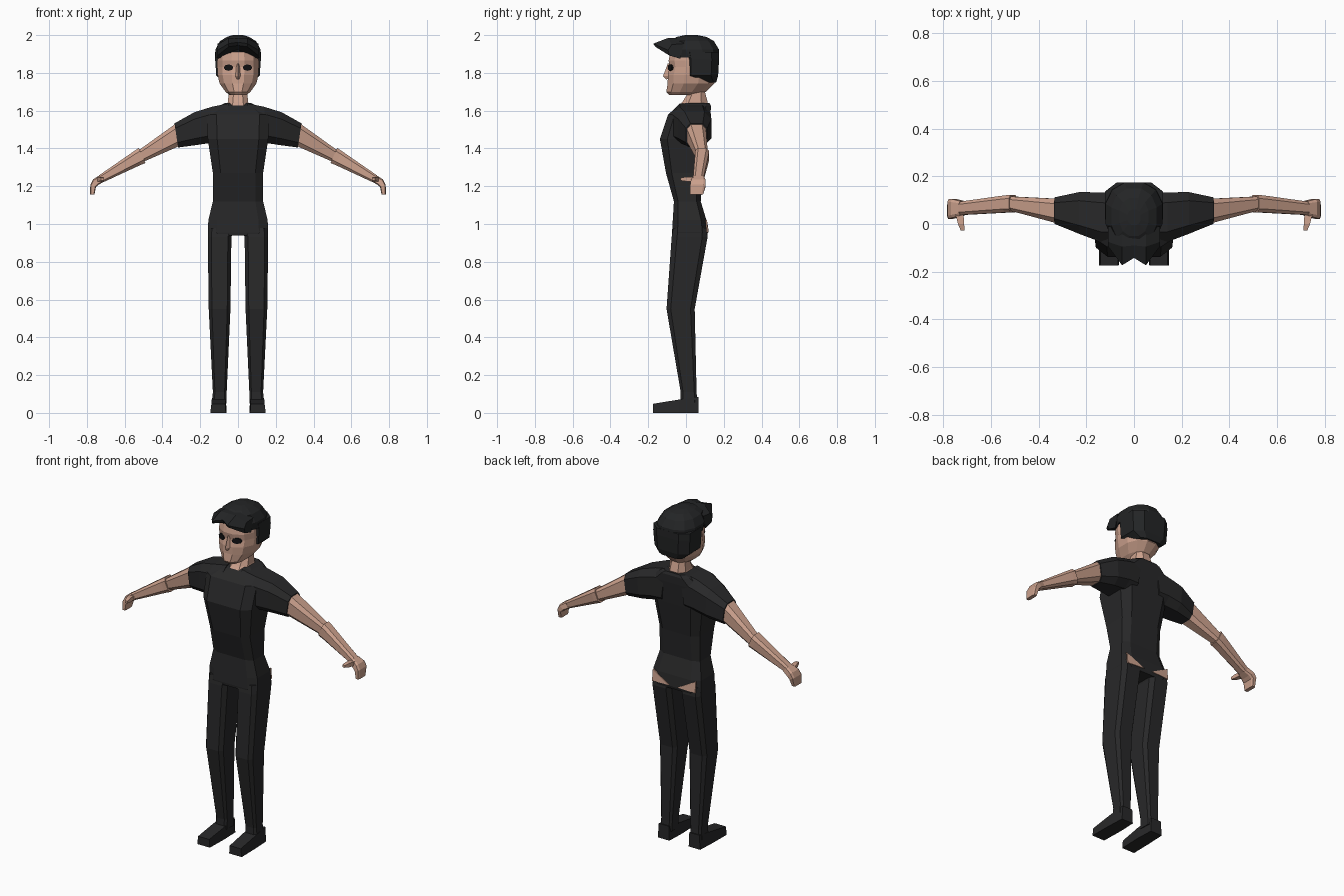
import bpy, bmesh, math
from mathutils import Vector


def material(name, rgb):
    m = bpy.data.materials.new(name)
    m.diffuse_color = (*rgb, 1)
    return m


CLOTH = material("charcoal cloth", (0.021, 0.021, 0.022))
SKIN = material("skin", (0.60, 0.355, 0.265))
HAIR = material("black hair", (0.017, 0.018, 0.019))
EYE = material("eye black", (0.006, 0.006, 0.007))


def loft(name, rings, mat):
    """Skin a list of equal-length rings and cap both ends."""
    bm = bmesh.new()
    rows = [[bm.verts.new(p) for p in r] for r in rings]
    n = len(rows[0])
    for a, b in zip(rows, rows[1:]):
        for i in range(n):
            j = (i + 1) % n
            bm.faces.new((a[i], a[j], b[j], b[i]))
    bm.faces.new(rows[0])
    bm.faces.new(rows[-1])
    bmesh.ops.recalc_face_normals(bm, faces=bm.faces[:])
    me = bpy.data.meshes.new(name)
    bm.to_mesh(me)
    bm.free()
    me.materials.append(mat)
    ob = bpy.data.objects.new(name, me)
    bpy.context.collection.objects.link(ob)
    return ob


def unit(n, p):
    """Unit rounded-square outline with n corners; small p is boxier."""
    s = math.cos(math.pi / n) ** p if n % 4 == 0 else 1
    out = []
    for i in range(n):
        t = (i + 0.5) * 2 * math.pi / n
        c, d = math.cos(t), math.sin(t)
        out.append((math.copysign(abs(c) ** p, c) / s, math.copysign(abs(d) ** p, d) / s))
    return out


def level(z, x0, x1, y0, y1, n=8, p=0.6):
    """Horizontal ring filling an x/y box."""
    return [Vector(((x0 + x1) / 2 + u * (x1 - x0) / 2, (y0 + y1) / 2 + v * (y1 - y0) / 2, z))
            for u, v in unit(n, p)]


def slice_(top, bot, y0, y1, n=8, p=0.6):
    """Limb ring spanning top/bottom (x, z) points and a y range."""
    t, b = Vector((top[0], 0, top[1])), Vector((bot[0], 0, bot[1]))
    return [(t + b) / 2 + (t - b) / 2 * v + Vector((0, (y0 + y1) / 2 + u * (y1 - y0) / 2, 0))
            for u, v in unit(n, p)]


def pair(name, rings, mat):
    """Build a part on both sides of x = 0."""
    for s, tag in ((1, "left"), (-1, "right")):
        loft(f"{tag}_{name}", [[(q[0] * s, q[1], q[2]) for q in r] for r in rings], mat)


# shirt body and hips: z, half width, front y, back y
BODY = [(0.94, 0.155, -0.072, 0.112), (0.955, 0.16, -0.074, 0.116), (1.02, 0.157, -0.07, 0.108),
        (1.12, 0.133, -0.064, 0.078), (1.27, 0.133, -0.106, 0.09), (1.45, 0.16, -0.138, 0.115),
        (1.58, 0.165, -0.095, 0.13), (1.625, 0.10, -0.04, 0.132), (1.64, 0.07, -0.005, 0.125)]
loft("shirt_body", [level(z, -w, w, a, b, p=0.42) for z, w, a, b in BODY], CLOTH)

# short sleeves
pair("sleeve", [slice_((0.05, 1.638), (0.08, 1.43), -0.075, 0.128),
                slice_((0.14, 1.62), (0.14, 1.43), -0.075, 0.132),
                slice_((0.23, 1.592), (0.22, 1.418), -0.042, 0.134),
                slice_((0.336, 1.533), (0.317, 1.405), 0.0, 0.112)], CLOTH)

# trouser legs
pair("trouser_leg", [level(z, x0, x1, a, b, p=0.4) for z, x0, x1, a, b in (
    (0.98, 0.02, 0.158, -0.068, 0.108), (0.93, 0.035, 0.16, -0.076, 0.114),
    (0.55, 0.04, 0.155, -0.103, 0.046), (0.11, 0.06, 0.133, -0.028, 0.056),
    (0.05, 0.06, 0.138, -0.03, 0.06))], CLOTH)

# shoes
pair("shoe", [[(x0, y, 0), (x1, y, 0), (x1 - 0.006, y, h), (x0 + 0.004, y, h)]
              for y, h, x0, x1 in ((0.066, 0.085, 0.064, 0.14), (-0.04, 0.07, 0.06, 0.145),
                                   (-0.175, 0.048, 0.064, 0.147))], CLOTH)

# bare triangular patches behind the hips
TRI = ((0.142, 0.107, 1.022), (0.142, 0.114, 0.955), (0.028, 0.116, 0.96))
pair("hip_patch", [[(x, y + d, z) for x, y, z in TRI] for d in (-0.004, 0.004)], SKIN)

# arms
pair("upper_arm", [slice_((0.31, 1.54), (0.30, 1.412), 0.005, 0.106),
                   slice_((0.334, 1.528), (0.317, 1.41), 0.005, 0.106),
                   slice_((0.522, 1.393), (0.495, 1.332), 0.055, 0.115)], SKIN)
pair("forearm", [slice_((0.525, 1.403), (0.49, 1.323), 0.048, 0.122),
                 slice_((0.55, 1.386), (0.515, 1.313), 0.048, 0.12),
                 slice_((0.735, 1.258), (0.705, 1.225), 0.038, 0.094)], SKIN)

# hands with drooping fingers and a forward thumb
pair("hand", [slice_((0.733, 1.258), (0.705, 1.226), 0.036, 0.096, p=0.4),
              slice_((0.768, 1.236), (0.735, 1.21), 0.026, 0.104, p=0.4),
              slice_((0.782, 1.208), (0.752, 1.196), 0.022, 0.104, p=0.4),
              slice_((0.783, 1.155), (0.760, 1.155), 0.022, 0.09, p=0.4)], SKIN)
pair("thumb", [level_ for level_ in (
    [(0.715, 0.05, 1.225), (0.75, 0.05, 1.225), (0.75, 0.05, 1.247), (0.715, 0.05, 1.247)],
    [(0.712, 0.0, 1.226), (0.738, 0.0, 1.226), (0.738, 0.0, 1.25), (0.712, 0.0, 1.25)],
    [(0.71, -0.028, 1.23), (0.726, -0.028, 1.23), (0.726, -0.028, 1.244), (0.71, -0.028, 1.244)])], SKIN)

# neck
loft("neck", [level(z, -w, w, a, b, p=0.8) for z, w, a, b in (
    (1.615, 0.066, -0.045, 0.11), (1.645, 0.054, -0.02, 0.115), (1.70, 0.048, 0.015, 0.10))], SKIN)

# head
HEAD = [(1.683, 0.045, -0.09, 0.07), (1.70, 0.066, -0.104, 0.105), (1.745, 0.098, -0.097, 0.15),
        (1.79, 0.108, -0.096, 0.158), (1.83, 0.11, -0.086, 0.16), (1.865, 0.11, -0.092, 0.16),
        (1.92, 0.105, -0.08, 0.155), (1.96, 0.07, -0.05, 0.12)]
loft("head", [level(z, -w, w, a, b, n=12, p=0.9) for z, w, a, b in HEAD], SKIN)

# nose wedge
loft("nose", [[(-0.009, -0.078, 1.85), (0.009, -0.078, 1.85), (0, -0.096, 1.85)],
              [(-0.02, -0.085, 1.785), (0.02, -0.085, 1.785), (0, -0.122, 1.782)],
              [(-0.014, -0.085, 1.768), (0.014, -0.085, 1.768), (0, -0.105, 1.766)]], SKIN)

# eyes: thin oval plates turned to follow the face
for s, tag in ((1, "left"), (-1, "right")):
    ring = []
    for i in range(8):
        t = i * math.pi / 4
        dx = 0.025 * math.cos(t)
        ring.append((s * (0.05 + dx), -0.079 + 0.42 * dx, 1.828 + 0.017 * math.sin(t)))
    loft(f"{tag}_eye", [[(x, y + d, z) for x, y, z in ring] for d in (0.002, -0.007)], EYE)

# hair: back shell with sideburns, then crown
BACK = [(1.75, 0.075, 0.09, 0.16), (1.785, 0.115, -0.01, 0.17),
        (1.87, 0.121, -0.012, 0.175), (1.91, 0.121, -0.02, 0.175)]
loft("hair_back", [level(z, -w, w, a, b, p=0.6) for z, w, a, b in BACK], HAIR)
CROWN = [(1.882, 0.12, -0.065, 0.175), (1.925, 0.119, -0.09, 0.174),
         (1.968, 0.095, -0.085, 0.148), (1.99, 0.06, -0.05, 0.11), (2.0, 0.028, -0.005, 0.06)]
loft("hair_crown", [level(z, -w, w, a, b, n=12, p=0.85) for z, w, a, b in CROWN], HAIR)

# swept front quiff with two lobes
MID = [(-0.05, 1.905), (-0.135, 1.945), (-0.142, 1.962), (-0.09, 1.982), (-0.02, 1.985)]
LOBE = [(-0.05, 1.895), (-0.162, 1.938), (-0.173, 1.955), (-0.095, 1.985), (-0.02, 1.982)]
EDGE = [(-0.03, 1.875), (-0.088, 1.892), (-0.095, 1.92), (-0.075, 1.95), (-0.01, 1.955)]
loft("hair_quiff", [[(x, y, z) for y, z in prof] for x, prof in (
    (-0.108, EDGE), (-0.05, LOBE), (0, MID), (0.05, LOBE), (0.108, EDGE))], HAIR)
